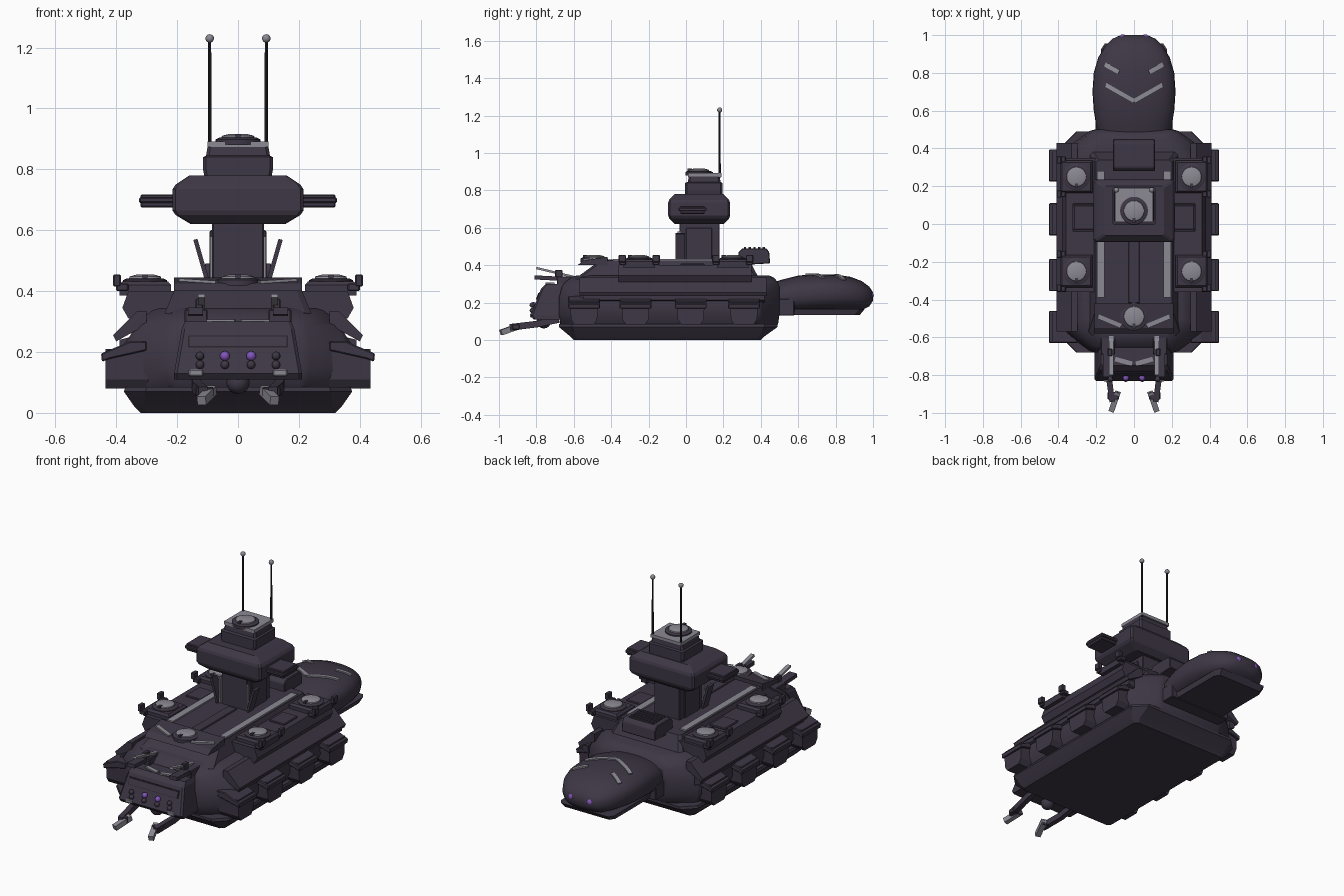
import bpy, bmesh, math
from mathutils import Vector
from mathutils.bvhtree import BVHTree

if "Cube" in bpy.data.objects:
    bpy.data.objects.remove(bpy.data.objects["Cube"])


def material(name, *rgb):
    m = bpy.data.materials.new(name)
    m.use_nodes = True
    m.diffuse_color = (*rgb, 1)
    m.node_tree.nodes["Principled BSDF"].inputs["Base Color"].default_value = (*rgb, 1)
    return m


HULL = material("dark violet hull", .048, .038, .060)
DARK = material("near black metal", .018, .016, .022)
GREY = material("pale grey trim", .26, .25, .29)
GLOW = material("violet light", .22, .09, .50)


def finish(name, bm, mat=HULL, mirror=False, bevel=0, smooth=30):
    bmesh.ops.recalc_face_normals(bm, faces=bm.faces)
    me = bpy.data.meshes.new(name)
    bm.to_mesh(me)
    bm.free()
    ob = bpy.data.objects.new(name, me)
    bpy.context.collection.objects.link(ob)
    me.materials.append(mat)
    if smooth:
        bpy.ops.object.select_all(action="DESELECT")
        ob.select_set(True)
        bpy.context.view_layer.objects.active = ob
        bpy.ops.object.shade_smooth_by_angle(angle=math.radians(smooth))
    if bevel:
        b = ob.modifiers.new("soft edges", "BEVEL")
        b.width = bevel
        b.segments = 1
    if mirror:
        ob.modifiers.new("both sides", "MIRROR")
    return ob


def skin(name, rings, **kw):
    """Join rings of equal length and cap both ends."""
    bm = bmesh.new()
    rows = [[bm.verts.new(p) for p in r] for r in rings]
    n = len(rows[0])
    for a, b in zip(rows, rows[1:]):
        for i in range(n):
            j = (i + 1) % n
            bm.faces.new((a[i], a[j], b[j], b[i]))
    bm.faces.new(rows[0])
    bm.faces.new(rows[-1])
    return finish(name, bm, **kw)


def tiers(name, levels, **kw):
    """Stack of chamfered rectangles: z, half width, y back, y front, chamfer x, chamfer y."""
    rings = []
    for z, w, a, b, cx, cy in levels:
        half = [(w - cx, a), (w, a + cy), (w, b - cy), (w - cx, b)]
        rings.append([(x, y, z) for x, y in half] + [(-x, y, z) for x, y in reversed(half)])
    return skin(name, rings, **kw)


def prism(name, outline, a, b, axis="x", **kw):
    """Extrude an outline: yz pairs along x, or xz pairs along y."""
    put = (lambda p, t: (t, p[0], p[1])) if axis == "x" else (lambda p, t: (p[0], t, p[1]))
    return skin(name, [[put(p, t) for p in outline] for t in (a, b)], **kw)


def box(name, x0, x1, y0, y1, z0, z1, bevel=.004, **kw):
    return prism(name, [(y0, z0), (y1, z0), (y1, z1), (y0, z1)], x0, x1, bevel=bevel, smooth=0, **kw)


def lathe(name, x, y, profile, sides=24, **kw):
    ang = [2 * math.pi * i / sides for i in range(sides)]
    return skin(name, [[(x + r * math.cos(t), y + r * math.sin(t), z) for t in ang]
                       for r, z in profile], **kw)


def ball(name, p, r, mat, **kw):
    bm = bmesh.new()
    bmesh.ops.create_uvsphere(bm, u_segments=16, v_segments=10, radius=r)
    bmesh.ops.translate(bm, verts=bm.verts, vec=p)
    return finish(name, bm, mat, smooth=60, **kw)


def bar(name, points, w, h, **kw):
    """Rectangular rod through points, width w sideways and height h."""
    pts = [Vector(p) for p in points]
    rings = []
    for i, p in enumerate(pts):
        d = (pts[min(i + 1, len(pts) - 1)] - pts[max(i - 1, 0)]).normalized()
        s = d.cross(Vector((0, 0, 1))).normalized() * w / 2
        u = s.cross(d).normalized() * h / 2
        rings.append([p - s - u, p + s - u, p + s + u, p - s + u])
    return skin(name, rings, smooth=0, **kw)


def stripe(name, target, a, b, w=.024):
    """Thin painted plate laid onto a surface from above."""
    me = target.data
    tree = BVHTree.FromPolygons([v.co for v in me.vertices], [p.vertices for p in me.polygons])
    pts = []
    for i in range(9):
        p = Vector(a).lerp(Vector(b), i / 8)
        hit = tree.ray_cast(Vector((p.x, p.y, 2)), Vector((0, 0, -1)))[0]
        pts.append(hit + Vector((0, 0, .003)))
    return bar(name, pts, w, .009, mat=GREY, mirror=True)


def hatch(x, y, z, r, **kw):
    lathe("hatch_ring", x, y, [(r + .012, z - .03), (r + .012, z - .012), (r, z - .006)], **kw)
    lathe("hatch_lid", x, y, [(r * .9, z - .01), (r * .85, z), (r * .5, z + .006)], mat=GREY, **kw)
    box("hatch_handle", x - .008, x + .008, y - r, y - r * .6, z - .01, z + .006, bevel=0, **kw)


# Hull
tiers("hull_base", [(0, .32, -.60, .40, .02, .02), (.02, .34, -.62, .42, .03, .03),
                    (.07, .375, -.68, .49, .07, .07), (.085, .37, -.68, .49, .07, .07)])
tiers("main_body", [(.07, .34, -.67, .49, .13, .11), (.14, .375, -.68, .50, .15, .11),
                    (.22, .375, -.68, .50, .15, .11), (.30, .33, -.66, .50, .12, .11),
                    (.345, .27, -.60, .46, .10, .10)], smooth=40, bevel=.015)
deck = tiers("upper_deck", [(.30, .245, -.60, .40, .02, .02), (.33, .24, -.59, .39, .02, .02),
                            (.425, .20, -.46, .34, .015, .015)], smooth=0)
box("deck_center_panel", -.03, .03, -.42, -.05, .41, .432)
box("deck_strip", .155, .195, -.39, .28, .42, .434, bevel=0, mat=GREY, mirror=True)
nose = prism("front_deck_plate", [(-.58, .40), (-.55, .425), (-.42, .445), (-.42, .40)],
             -.21, .21, smooth=0)
hatch(0, -.49, .448, .062)
stripe("front_deck_chevron", nose, (.19, -.49, 0), (.07, -.54, 0))

# Side platforms with turrets
prism("side_platform", [(.20, .31), (.36, .31), (.38, .345), (.36, .40), (.20, .40)], -.36, .35,
      axis="y", mirror=True, smooth=0)
prism("side_skirt", [(.30, .335), (.33, .335), (.41, .255), (.40, .235), (.30, .29)], -.57, .43,
      axis="y", mirror=True, smooth=0)
prism("lower_rail", [(.35, .20), (.39, .215), (.39, .24), (.35, .25)], -.55, .42, axis="y",
      mirror=True, smooth=0)
box("platform_center_panel", .225, .325, -.03, .10, .39, .408, mirror=True)
for y in (-.25, .25):
    tiers_z = [(.385, .085), (.42, .085), (.432, .075)]
    skin("turret_block", [[(.305 + s * w, y + t * w, z) for s, t in
                           ((-1, -1), (1, -1), (1, 1), (-1, 1))] for z, w in tiers_z],
         mirror=True, smooth=0)
    hatch(.305, y, .448, .06, mirror=True)
    for d in (-.09, .09):
        box("bracket_arm", .36, .40, y + d - .018, y + d + .018, .40, .425, mirror=True)
        box("bracket_post", .385, .41, y + d - .02, y + d + .02, .415, .455, mirror=True)

# Wheel pods under sloped hoods
for y in (-.545, -.27, .025, .31):
    prism("wheel_pod", [(y - .075, .21), (y - .07, .11), (y - .05, .08), (y + .05, .08),
                        (y + .07, .11), (y + .075, .21)], .28, .435, mirror=True)
    prism("pod_hood", [(.30, .235), (.355, .235), (.45, .195), (.447, .168), (.42, .178), (.30, .205)],
          y - .085, y + .085, axis="y", mirror=True, smooth=0, bevel=.004)
    box("hood_marker", .432, .4365, y - .05, y - .02, .185, .192, bevel=0, mat=GREY, mirror=True)

# Front snout
snout = tiers("front_snout", [(.11, .21, -.815, -.60, .01, .01), (.13, .21, -.83, -.60, .01, .01),
                              (.275, .185, -.775, -.60, .01, .01), (.30, .175, -.75, -.60, .01, .01)],
              smooth=0)
prism("snout_slot", [(-.80, .215), (-.785, .255), (-.75, .255), (-.75, .215)], -.165, .165,
      mat=DARK, smooth=0)
prism("slot_plate", [(-.803, .219), (-.79, .251), (-.77, .251), (-.77, .219)], -.16, .16, smooth=0)
stripe("snout_chevron", snout, (.10, -.715, 0), (.01, -.74, 0))
ball("snout_lamp", (.043, -.815, .187), .016, GLOW, mirror=True)
for x, z in ((.043, .158), (.125, .158), (.125, .187)):
    ball("snout_stud", (x, -.822, z), .014, HULL, mirror=True)
box("snout_foot", .115, .162, -.834, -.80, .12, .143, mat=GREY, mirror=True)
ball("chin_ball", (0, -.76, .10), .038, HULL)
bar("mandible", [(.14, -.68, .11), (.135, -.80, .085), (.115, -.94, .068)], .03, .035, mirror=True)
bar("mandible_tip", [(.085, -.89, .075), (.12, -.99, .04)], .03, .03, mat=GREY, mirror=True)
box("mandible_knuckle", .08, .14, -.93, -.89, .055, .085, mirror=True)
bar("feeler_upper", [(.12, -.59, .335), (.12, -.80, .385)], .024, .012, mat=GREY, mirror=True)
bar("feeler_lower", [(.14, -.62, .325), (.14, -.81, .335)], .05, .022, mirror=True)
box("feeler_base", .10, .175, -.69, -.59, .29, .34, mirror=True)
box("feeler_post", .115, .14, -.70, -.66, .32, .375, mirror=True)

# Tower
box("tower_column", -.085, .085, -.035, .18, .41, .64)
box("tower_side_panel", .07, .093, 0, .14, .42, .60, mirror=True)
bar("tower_fin", [(.10, -.03, .43), (.14, -.03, .57)], .05, .014, mirror=True)
box("tower_fin_trim", .083, .092, -.045, -.03, .43, .58, bevel=0, mat=GREY, mirror=True)
tiers("tower_cabin", [(.62, .155, -.06, .20, .01, .01), (.65, .205, -.09, .23, .01, .01),
                      (.665, .215, -.095, .235, .01, .01), (.735, .215, -.095, .235, .01, .01),
                      (.75, .205, -.09, .23, .01, .01), (.78, .16, -.06, .20, .01, .01)], smooth=0)
box("cabin_wing", .20, .32, -.03, .10, .675, .718, mirror=True)
box("wing_lip", .21, .325, -.04, .11, .69, .708, mirror=True)
tiers("cabin_top", [(.775, .11, -.005, .195, .01, .01), (.80, .115, -.005, .195, .01, .01),
                    (.84, .115, -.005, .195, .01, .01), (.845, .105, .01, .185, .01, .01),
                    (.875, .10, .015, .18, .01, .01)], smooth=0)
box("roof_plate", -.10, .10, .01, .19, .873, .892, bevel=0, mat=GREY)
hatch(0, .07, .91, .062)
lathe("antenna_rod", .093, .18, [(.006, .87), (.005, 1.23)], sides=8, mat=DARK, mirror=True)
ball("antenna_tip", (.093, .18, 1.23), .014, GREY, mirror=True)

# Rear engine box with louvers
prism("engine_box", [(.28, .40), (.45, .41), (.445, .47), (.43, .49), (.30, .49), (.28, .47)],
      -.11, .11, smooth=0, bevel=.004)
for i in range(5):
    y = .31 + i * .025
    box("engine_louver", -.08, .08, y, y + .012, .485, .497, bevel=0)

# Rear head
CURVE = [(.47, .19, .13, .31), (.52, .20, .135, .325), (.60, .213, .14, .345), (.70, .22, .145, .352),
         (.80, .213, .15, .35), (.88, .19, .155, .338), (.94, .155, .16, .315), (.98, .115, .18, .285),
         (1.0, .07, .21, .255)]


def oval(y, w, z0, z1, n=32):
    out = []
    for i in range(n):
        c, s = math.cos(2 * math.pi * i / n), math.sin(2 * math.pi * i / n)
        out.append((w * math.copysign(abs(c) ** .8, c), y,
                    (z0 + z1) / 2 + (z1 - z0) / 2 * math.copysign(abs(s) ** .8, s)))
    return out


head = skin("rear_head", [oval(*c) for c in CURVE], smooth=60)
box("neck_collar", -.205, .205, .44, .58, .13, .22)
tiers("chin_plate", [(.135, .165, .50, .93, .02, .03), (.165, .175, .50, .955, .02, .03)], smooth=0)
stripe("head_chevron", head, (.15, .735, 0), (0, .65, 0))
stripe("head_brow", head, (.155, .845, 0), (.08, .805, 0))
ball("head_eye", (.06, .983, .24), .021, GLOW, mirror=True)
